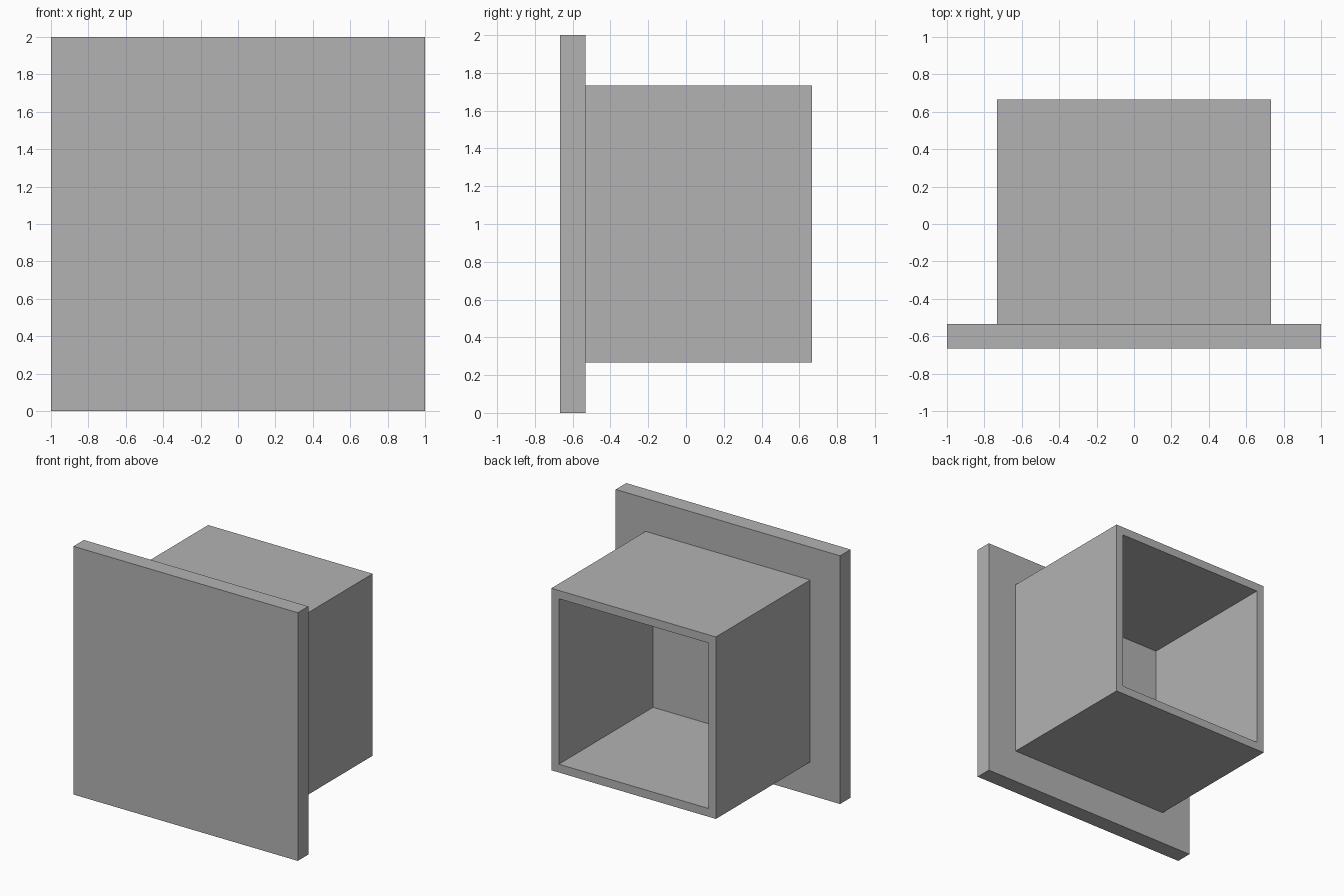
import bpy
import bmesh
from mathutils import Matrix, Vector

cube = bpy.data.objects.get("Cube")
if cube:
    bpy.data.objects.remove(cube, do_unlink=True)

U = 1 / 15  # module: wall thickness

grey = bpy.data.materials.new("plain_grey")
grey.use_nodes = True
colour = (0.45, 0.45, 0.45, 1)
grey.diffuse_color = colour
grey.node_tree.nodes["Principled BSDF"].inputs["Base Color"].default_value = colour


def block(bm, size, centre):
    """Add a box of the given size."""
    matrix = Matrix.Translation(centre) @ Matrix.Diagonal((*size, 1))
    return bmesh.ops.create_cube(bm, size=1, matrix=matrix)["verts"]


def finish(bm, name):
    mesh = bpy.data.meshes.new(name)
    bm.normal_update()
    bm.to_mesh(mesh)
    bm.free()
    mesh.materials.append(grey)
    obj = bpy.data.objects.new(name, mesh)
    bpy.context.collection.objects.link(obj)
    return obj


# Square front plate
bm = bmesh.new()
block(bm, (30 * U, 2 * U, 30 * U), Vector((0, -9 * U, 1)))
finish(bm, "front_plate")

# Square sleeve behind the plate, hollow and open at the back
bm = bmesh.new()
block(bm, (22 * U, 18 * U, 22 * U), Vector((0, U, 1)))
bm.normal_update()
back = [f for f in bm.faces if f.normal.y > 0.9]
front = [f for f in bm.faces if f.normal.y < -0.9]
bmesh.ops.delete(bm, geom=front, context="FACES_ONLY")
bmesh.ops.inset_region(bm, faces=back, thickness=U, use_even_offset=True)
floor = bmesh.ops.extrude_face_region(bm, geom=back)
bmesh.ops.delete(bm, geom=back, context="FACES_ONLY")
verts = [v for v in floor["geom"] if isinstance(v, bmesh.types.BMVert)]
bmesh.ops.translate(bm, verts=verts, vec=(0, -18 * U, 0))
# The plate itself closes the bottom of the recess
ends = [f for f in floor["geom"] if isinstance(f, bmesh.types.BMFace)]
bmesh.ops.delete(bm, geom=ends, context="FACES_ONLY")
bmesh.ops.recalc_face_normals(bm, faces=bm.faces)
finish(bm, "back_sleeve")
